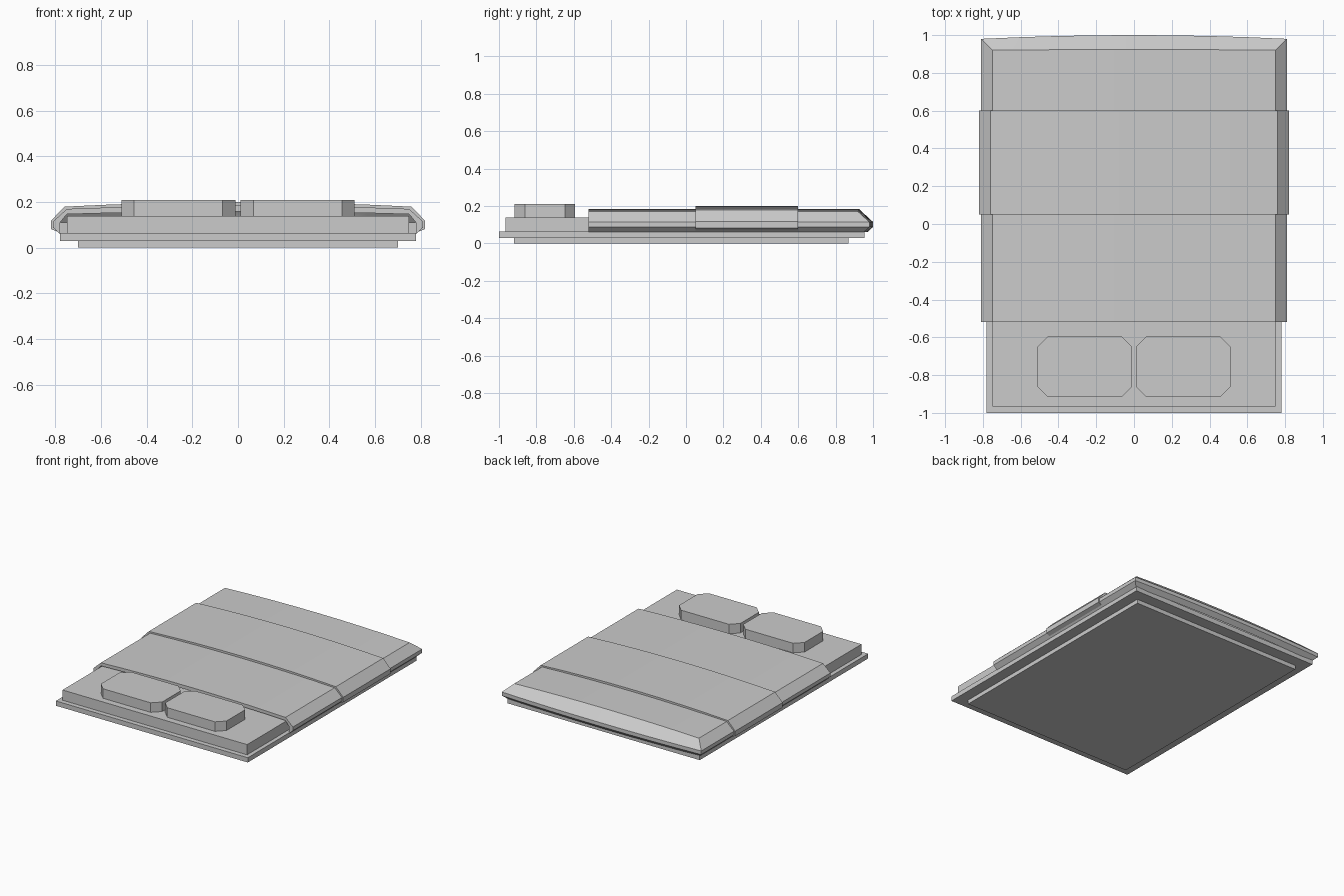
import bpy, bmesh

if "Cube" in bpy.data.objects:
    bpy.data.objects.remove(bpy.data.objects["Cube"])


def finish(name, bm, smooth=False):
    bmesh.ops.recalc_face_normals(bm, faces=bm.faces)
    me = bpy.data.meshes.new(name)
    bm.to_mesh(me)
    bm.free()
    ob = bpy.data.objects.new(name, me)
    bpy.context.collection.objects.link(ob)
    if smooth:
        bpy.ops.object.select_all(action='DESELECT')
        ob.select_set(True)
        bpy.context.view_layer.objects.active = ob
        bpy.ops.object.shade_smooth_by_angle(angle=0.5)
    return ob


def prism(name, outline, z0, z1):
    bm = bmesh.new()
    lo = [bm.verts.new((x, y, z0)) for x, y in outline]
    hi = [bm.verts.new((x, y, z1)) for x, y in outline]
    bm.faces.new(lo)
    bm.faces.new(hi)
    for i in range(len(lo)):
        j = (i + 1) % len(lo)
        bm.faces.new((lo[i], lo[j], hi[j], hi[i]))
    return finish(name, bm)


def octagon(cx, cy, hx, hy, c):
    q = [(hx, hy - c), (hx - c, hy), (c - hx, hy), (-hx, hy - c),
         (-hx, c - hy), (c - hx, -hy), (hx - c, -hy), (hx, c - hy)]
    return [(cx + x, cy + y) for x, y in q]


def box(name, hx, y0, y1, z0, z1):
    return prism(name, [(-hx, y0), (hx, y0), (hx, y1), (-hx, y1)], z0, z1)


# Bed base, frame and mattress
box("plinth", 0.70, -0.92, 0.87, 0.0, 0.03)
box("bed_frame", 0.78, -1.0, 0.955, 0.03, 0.065)
box("mattress", 0.75, -0.965, 0.92, 0.065, 0.14)

# Pillows
for side, s in (("left", -1), ("right", 1)):
    prism(f"pillow_{side}", octagon(s * 0.261, -0.755, 0.249, 0.162, 0.055), 0.14, 0.21)

# Duvet: nested U-shaped rings (outside down, hem, inside up), open at the head
COLS = [-1, -0.75, -0.5, -0.25, 0, 0.25, 0.5, 0.75, 1]
HEAD, FOOT, HALF = -0.52, 0.92, 0.75
levels = [(0, 0.17, 0.015, 0.004), (0.06, 0.115, 0, 0.02), (0.06, 0.088, 0, 0.02),
          (0.03, 0.06, 0, 0.02), (0.03, 0.11, 0, 0.01), (0, 0.147, 0.012, 0.003)]
bm = bmesh.new()
rings, heads = [], []
for off, z, arch, bulge in levels:
    w = HALF + off
    foot = [bm.verts.new((c * w, FOOT + off + bulge * (1 - c * c), z + arch * (1 - c * c)))
            for c in COLS]
    ends = [bm.verts.new((s * w, HEAD, z)) for s in (-1, 1)]
    rings.append([ends[0]] + foot + [ends[1]])
    if arch:
        mid = [bm.verts.new((c * w, HEAD, z + arch * (1 - c * c))) for c in COLS[1:-1]]
        heads.append([ends[0]] + mid + [ends[1]])
for a, b in zip(rings, rings[1:]):
    for i in range(len(a) - 1):
        bm.faces.new((a[i], a[i + 1], b[i + 1], b[i]))
for head, ring in zip(heads, (rings[0], rings[-1])):
    for i in range(len(COLS) - 1):
        bm.faces.new((head[i], head[i + 1], ring[i + 2], ring[i + 1]))
for i in range(len(COLS) - 1):
    bm.faces.new((heads[0][i], heads[0][i + 1], heads[1][i + 1], heads[1][i]))
for k in (0, -1):
    bm.faces.new([r[k] for r in rings])
finish("duvet", bm, True)

# Folded throw: arched band wrapped over the duvet
arc = [(c * 0.76, 0.18 + 0.02 * (1 - c * c)) for c in COLS]
outer = [(-0.79, 0.07), (-0.82, 0.082), (-0.82, 0.118)] + arc + \
        [(0.82, 0.118), (0.82, 0.082), (0.79, 0.07)]
inner = [(-0.785, 0.078), (-0.795, 0.085), (-0.795, 0.11)] + \
        [(c * 0.745, 0.16 + 0.015 * (1 - c * c)) for c in COLS] + \
        [(0.795, 0.11), (0.795, 0.085), (0.785, 0.078)]
bm = bmesh.new()
o0, o1, i0, i1 = [[bm.verts.new((x, y, z)) for x, z in p]
                  for p in (outer, inner) for y in (0.05, 0.60)]
for a, b in ((o0, o1), (i0, i1), (o0, i0), (o1, i1)):
    for i in range(len(a) - 1):
        bm.faces.new((a[i], a[i + 1], b[i + 1], b[i]))
for k in (0, -1):
    bm.faces.new((o0[k], o1[k], i1[k], i0[k]))
finish("throw", bm, True)
